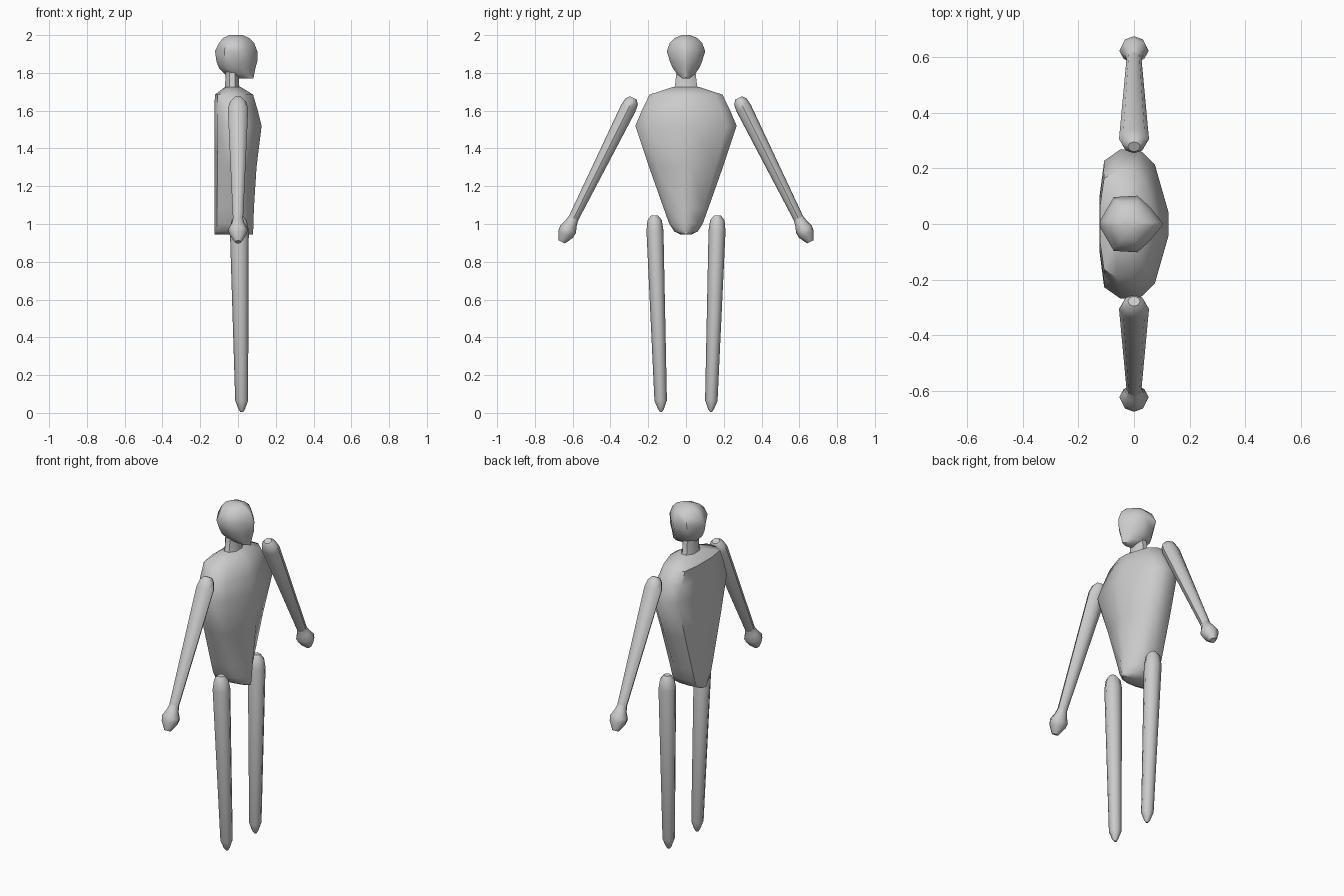
import bpy, math
from mathutils import Vector

if "Cube" in bpy.data.objects:
    bpy.data.objects.remove(bpy.data.objects["Cube"])

grey = bpy.data.materials.new("plain grey")
grey.diffuse_color = (0.6, 0.6, 0.6, 1)
grey.use_nodes = True
grey.node_tree.nodes["Principled BSDF"].inputs["Base Color"].default_value = grey.diffuse_color


def loft(name, rings, angle=50):
    """Skin a list of equal-length closed rings and cap both ends."""
    n = len(rings[0])
    verts = [p for ring in rings for p in ring]
    faces = [(i * n + j, i * n + (j + 1) % n, (i + 1) * n + (j + 1) % n, (i + 1) * n + j)
             for i in range(len(rings) - 1) for j in range(n)]
    faces += [tuple(reversed(range(n))), tuple(range(len(verts) - n, len(verts)))]
    mesh = bpy.data.meshes.new(name)
    mesh.from_pydata(verts, [], faces)
    mesh.materials.append(grey)
    obj = bpy.data.objects.new(name, mesh)
    bpy.context.collection.objects.link(obj)
    bpy.ops.object.select_all(action='DESELECT')
    obj.select_set(True)
    bpy.context.view_layer.objects.active = obj
    bpy.ops.object.mode_set(mode='EDIT')
    bpy.ops.mesh.select_all(action='SELECT')
    bpy.ops.mesh.normals_make_consistent(inside=False)
    bpy.ops.object.mode_set(mode='OBJECT')
    bpy.ops.object.shade_smooth_by_angle(angle=math.radians(angle))
    return obj


def limb(name, start, end, stations, sides=8):
    """Rings across the start-end axis: (distance, side radius, x radius)."""
    start, end = Vector(start), Vector(end)
    axis = (end - start).normalized()
    across = Vector((0, -axis.z, axis.y)).normalized()
    rings = []
    for t, r, rx in stations:
        c = start + axis * t
        rings.append([c + across * r * math.cos(a) + Vector((rx * math.sin(a), 0, 0))
                      for a in (math.tau * k / sides for k in range(sides))])
    return loft(name, rings)


def section(z, back, front, w, outline):
    """Horizontal ring from a half outline of (depth fraction, width fraction)."""
    half = [(back + (front - back) * u, w * v) for u, v in outline]
    return [(x, y, z) for x, y in half] + [(x, -y, z) for x, y in reversed(half)]


# Torso: wedge narrowing to a rounded hip, with sloping shoulders
body = [(0, .35), (.07, .85), (.3, 1), (.58, 1), (.8, .8), (1, .15)]
loft("torso", [section(z, b, f, w, body) for z, b, f, w in [
    (.945, -.125, .08, .03), (.96, -.125, .08, .062), (1.0, -.125, .082, .088),
    (1.08, -.125, .084, .117), (1.3, -.125, .098, .195), (1.52, -.125, .125, .268),
    (1.61, -.125, .102, .23), (1.685, -.122, .08, .193), (1.725, -.07, .015, .07)]])

# Neck
tube = [(0, .45), (.3, 1), (.7, 1), (1, .45)]
loft("neck", [section(z, b, f, w, tube) for z, b, f, w in [
    (1.70, -.072, .014, .075), (1.735, -.068, .006, .058), (1.81, -.066, .006, .05)]])

# Head: rounded skull tapering to a wedge-shaped face and chin
skull = [(0, .12), (.22, .95), (.6, 1), (.8, .6), (1, .06)]
loft("head", [section(z, b, f, w, skull) for z, b, f, w in [
    (1.770, .0, .082, .018), (1.79, -.065, .085, .045), (1.825, -.10, .092, .07),
    (1.86, -.114, .102, .085), (1.915, -.122, .102, .102), (1.96, -.10, .085, .085),
    (1.985, -.078, .058, .058), (2.0, -.045, .025, .022)]])

# Arms with small fists, and tapered legs, on both sides
for side, s in (("left", 1), ("right", -1)):
    limb(side + "_arm", (0, s * .297, 1.63), (0, s * .613, .995), [
        (-.042, .02, .022), (-.02, .037, .042), (.02, .042, .054),
        (.67, .027, .027)])
    limb(side + "_hand", (0, s * .297, 1.63), (0, s * .613, .995), [
        (.665, .026, .026), (.70, .034, .034), (.735, .046, .053),
        (.765, .043, .046), (.81, .018, .018)])
    limb(side + "_leg", (.006, s * .167, 1.045), (.02, s * .132, .005), [
        (0, .018, .02), (.025, .038, .04), (.08, .045, .05),
        (.98, .033, .034), (1.025, .016, .018), (1.04, .006, .008)])
